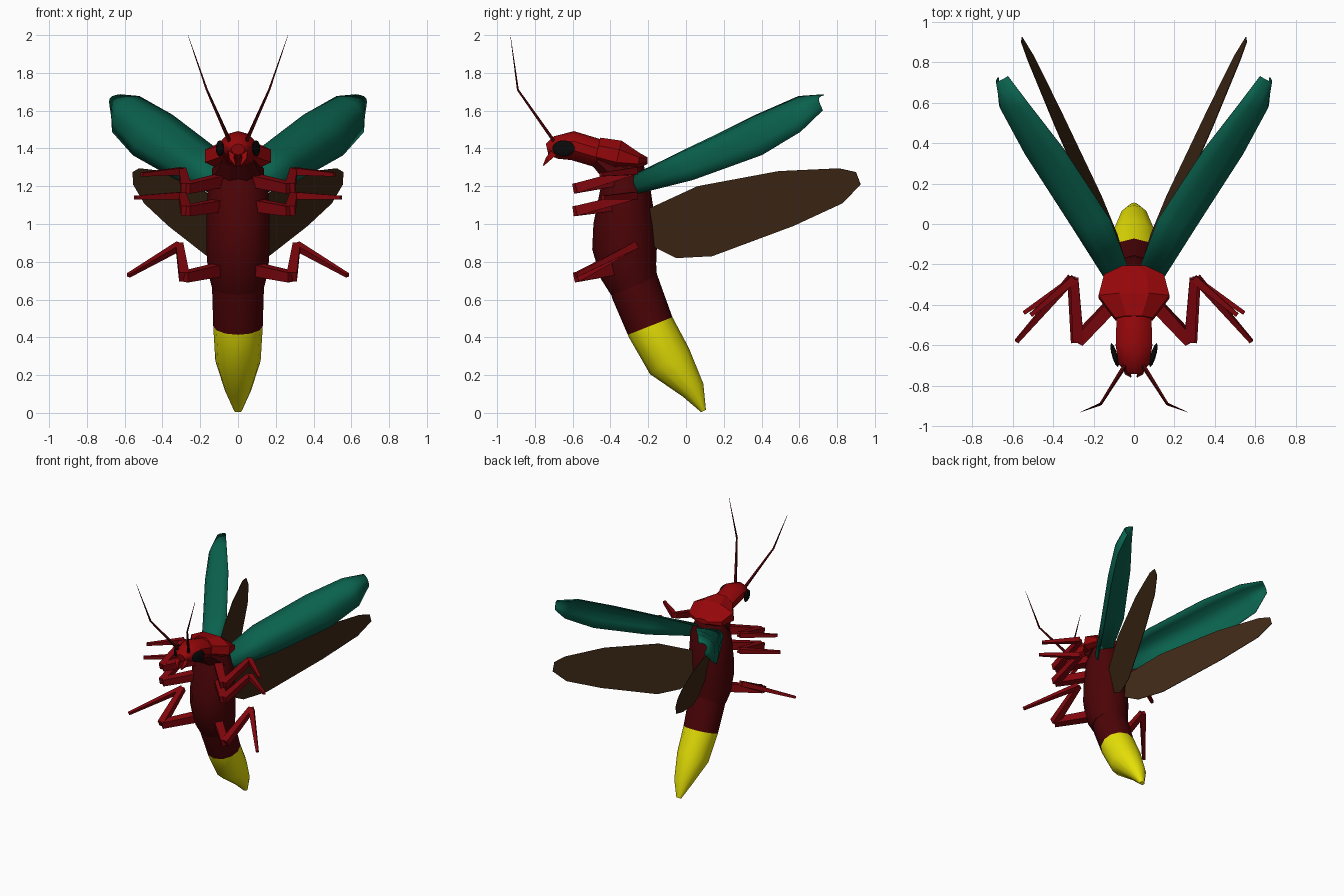
import bpy, bmesh, math
from mathutils import Vector

if "Cube" in bpy.data.objects:
    bpy.data.objects.remove(bpy.data.objects["Cube"])


def material(name, rgb):
    m = bpy.data.materials.new(name)
    m.diffuse_color = (*rgb, 1)
    m.use_nodes = True
    m.node_tree.nodes["Principled BSDF"].inputs["Base Color"].default_value = m.diffuse_color
    return m


RED = material("shell red", (0.3, 0.002, 0.003))
LEG = material("leg red", (0.22, 0.002, 0.004))
DARK = material("body dark red", (0.07, 0.001, 0.002))
YELLOW = material("glow yellow", (0.78, 0.74, 0.002))
GREEN = material("wing case green", (0.003, 0.12, 0.075))
BROWN = material("wing brown", (0.05, 0.022, 0.008))
BLACK = material("eye black", (0.003, 0.003, 0.003))


def finish(bm, name, mat, mirror=False, smooth=None):
    bmesh.ops.recalc_face_normals(bm, faces=bm.faces)
    me = bpy.data.meshes.new(name)
    bm.to_mesh(me)
    bm.free()
    me.materials.append(mat)
    ob = bpy.data.objects.new(name, me)
    bpy.context.collection.objects.link(ob)
    if mirror:
        mod = ob.modifiers.new("Mirror", 'MIRROR')
        mod.use_mirror_merge = False
    if smooth:
        bpy.ops.object.select_all(action='DESELECT')
        ob.select_set(True)
        bpy.context.view_layer.objects.active = ob
        bpy.ops.object.shade_smooth_by_angle(angle=math.radians(smooth))
    return ob


def loft(name, mat, rings, n=8, mirror=False, smooth=None, twist=0.5):
    """Skin elliptical rings (centre, half-width, half-depth) along a path."""
    bm = bmesh.new()
    pts = [Vector(r[0]) for r in rings]
    loops = []
    for i, (c, rx, ry) in enumerate(rings):
        before = (pts[i] - pts[i - 1]).normalized() if i else Vector()
        after = (pts[i + 1] - pts[i]).normalized() if i < len(pts) - 1 else Vector()
        t = (before + after).normalized()
        ref = Vector((1, 0, 0)) if abs(t.x) < 0.8 else Vector((0, 0, 1))
        u = (ref - t * ref.dot(t)).normalized()
        v = t.cross(u)
        loop = []
        for k in range(n):
            a = 2 * math.pi * (k + twist) / n
            loop.append(bm.verts.new(pts[i] + u * rx * math.cos(a) + v * ry * math.sin(a)))
        loops.append(loop)
    for a, b in zip(loops, loops[1:]):
        for k in range(n):
            bm.faces.new((a[k], a[(k + 1) % n], b[(k + 1) % n], b[k]))
    bm.faces.new(loops[0])
    bm.faces.new(loops[-1])
    return finish(bm, name, mat, mirror, smooth)


def mid(y, z, rx, ry):
    return ((0, y, z), rx, ry)


# Thorax, abdomen and glowing tail
loft("thorax", DARK, [mid(-0.32, 1.33, .11, .09), mid(-0.32, 1.2, .16, .13),
                      mid(-0.325, 1.0, .168, .165), mid(-0.325, .88, .168, .172),
                      mid(-0.305, .75, .16, .152), mid(-0.275, .67, .14, .13)],
     n=12, smooth=40, twist=0)
loft("abdomen", DARK, [mid(-0.3, .76, .135, .13), mid(-0.265, .65, .137, .133),
                       mid(-0.19, .46, .131, .127)], n=12, smooth=40, twist=0)
loft("tail_lantern", YELLOW, [mid(-0.205, .50, .128, .124), mid(-0.188, .455, .131, .127),
                              mid(-0.088, .275, .12, .124), mid(0.038, .12, .07, .064),
                              mid(0.093, .01, .02, .014)], n=12, smooth=50, twist=0)

# Faceted neck shield and head
loft("neck_shield", RED, [mid(-0.47, 1.385, .10, .08), mid(-0.36, 1.36, .19, .09),
                          mid(-0.25, 1.335, .16, .045), mid(-0.205, 1.335, .06, .02)], n=8)
loft("neck", DARK, [mid(-0.46, 1.35, .09, .06), mid(-0.34, 1.26, .15, .1)], n=8)
loft("head", RED, [mid(-0.735, 1.395, .035, .03), mid(-0.69, 1.405, .08, .06),
                   mid(-0.60, 1.415, .095, .077), mid(-0.45, 1.37, .09, .075)],
     n=10, smooth=35)
loft("mandible", RED, [((.03, -.69, 1.39), .03, .03), ((.035, -.73, 1.345), .018, .018),
                       ((.015, -.755, 1.31), .004, .004)], n=4, mirror=True)

# Flattened eyes
bm = bmesh.new()
bmesh.ops.create_uvsphere(bm, u_segments=10, v_segments=8, radius=1)
for v in bm.verts:
    x, y, z = v.co
    v.co = (.096 + x * .014 + y * .016, -.648 + y * .06, 1.4 + z * .043)
finish(bm, "eye", BLACK, mirror=True, smooth=60)

# Antennae
loft("antenna", DARK, [((.045, -.70, 1.44), .012, .012), ((.165, -.89, 1.71), .007, .007),
                       ((.265, -.93, 2.0), .001, .001)], n=4, mirror=True)

# Three pairs of legs: thigh, shin and foot
legs = {
    "front_leg": ((.09, -.38, 1.23), (.275, -.58, 1.19), (.295, -.27, 1.28), (.51, -.45, 1.262)),
    "middle_leg": ((.09, -.38, 1.10), (.275, -.58, 1.07), (.295, -.27, 1.15), (.545, -.44, 1.14)),
    "hind_leg": ((.09, -.38, .76), (.285, -.575, .72), (.31, -.27, .885), (.58, -.58, .728)),
}
for name, (hip, knee, ankle, tip) in legs.items():
    loft(name + "_thigh", LEG, [(hip, .045, .045), (knee, .038, .038)], n=4, mirror=True)
    loft(name + "_shin", LEG, [(knee, .038, .038), (ankle, .028, .028)], n=4, mirror=True)
    loft(name + "_foot", LEG, [(ankle, .028, .028), (tip, .014, .014)], n=4, mirror=True)

# Domed wing cases: upper edge, lower edge, bulge at each station
stations = [((.05, -.22, 1.30), (.15, -.28, 1.17), .07),
            ((.14, 0.0, 1.42), (.35, .02, 1.25), .09),
            ((.37, .35, 1.595), (.58, .38, 1.38), .09),
            ((.54, .58, 1.69), (.685, .59, 1.50), .07),
            ((.635, .72, 1.695), (.685, .715, 1.61), .045)]
out = Vector((.67, -.57, .47)).normalized()
bm = bmesh.new()
rows = []
for up, low, bulge in stations:
    up, low = Vector(up), Vector(low)
    rows.append([bm.verts.new(up.lerp(low, k / 6) + out * bulge * (math.sin(math.pi * k / 6) - .38))
                 for k in range(7)])
for a, b in zip(rows, rows[1:]):
    for k in range(6):
        bm.faces.new((a[k], a[k + 1], b[k + 1], b[k]))
case = finish(bm, "wing_case", GREEN, mirror=True, smooth=50)
case.modifiers.new("Thickness", 'SOLIDIFY').thickness = 0.006

# Flat hind wings: side outline leaning outward
outline = [(-.2, 1.08), (.06, 1.2), (.49, 1.28), (.81, 1.295), (.9, 1.275), (.925, 1.21),
           (.83, 1.11), (.57, .99), (.14, .83), (-.05, .82), (-.17, .88)]
bm = bmesh.new()
bm.faces.new([bm.verts.new((-.062 + .402 * y + .2 * z, y, z)) for y, z in outline])
wing = finish(bm, "hind_wing", BROWN, mirror=True)
wing.modifiers.new("Thickness", 'SOLIDIFY').thickness = 0.004
